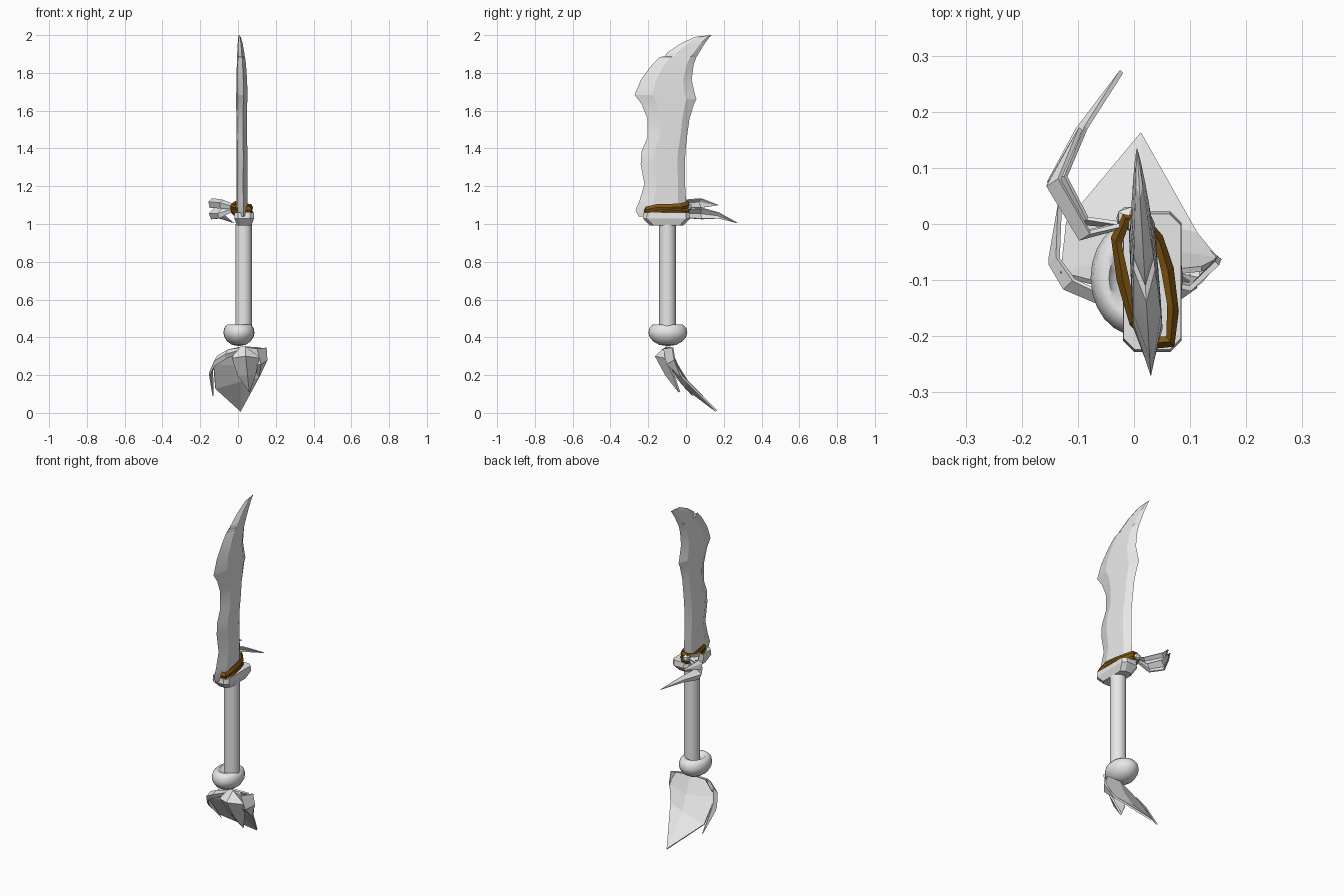
import bpy
import math
from mathutils import Vector

if "Cube" in bpy.data.objects:
    bpy.data.objects.remove(bpy.data.objects["Cube"], do_unlink=True)


def make_material(name, colour):
    mat = bpy.data.materials.new(name)
    mat.use_nodes = True
    mat.diffuse_color = colour
    mat.node_tree.nodes["Principled BSDF"].inputs["Base Color"].default_value = colour
    return mat


BONE = make_material("pale grey", (0.8, 0.8, 0.8, 1))
LEATHER = make_material("brown leather", (0.22, 0.09, 0.006, 1))


def add_object(name, verts, faces, mat, smooth=None):
    mesh = bpy.data.meshes.new(name)
    mesh.from_pydata(verts, [], faces)
    mesh.materials.append(mat)
    obj = bpy.data.objects.new(name, mesh)
    bpy.context.collection.objects.link(obj)
    bpy.ops.object.select_all(action='DESELECT')
    obj.select_set(True)
    bpy.context.view_layer.objects.active = obj
    bpy.ops.object.mode_set(mode='EDIT')
    bpy.ops.mesh.select_all(action='SELECT')
    bpy.ops.mesh.normals_make_consistent(inside=False)
    bpy.ops.object.mode_set(mode='OBJECT')
    if smooth:
        bpy.ops.object.shade_smooth_by_angle(angle=math.radians(smooth))
    return obj


def loft(name, rings, mat, smooth=None, loop=False):
    """Skin equal-sized closed rings; cap the ends unless the rings form a loop."""
    n, count = len(rings[0]), len(rings)
    verts = [p for ring in rings for p in ring]
    faces = []
    for i in range(count if loop else count - 1):
        a, b = i * n, (i + 1) % count * n
        faces += [(a + j, a + (j + 1) % n, b + (j + 1) % n, b + j) for j in range(n)]
    if not loop:
        faces += [tuple(range(n)), tuple(range((count - 1) * n, count * n))]
    return add_object(name, verts, faces, mat, smooth)


def lathe(name, profile, centre, stretch, sides, smooth):
    rings = []
    for r, z in profile:
        angles = [2 * math.pi * k / sides for k in range(sides)]
        rings.append([(centre[0] + r * stretch * math.cos(a),
                       centre[1] + r * math.sin(a), z) for a in angles])
    return loft(name, rings, BONE, smooth)


def petal(name, rows, tip, thickness=0.01):
    """Folded sheet of rows (left, ridge, right) running to a pointed tip."""
    verts = [p for row in rows for p in row] + [tip]
    faces = []
    for i in range(len(rows) - 1):
        for j in range(2):
            a = i * 3 + j
            faces.append((a, a + 1, a + 4, a + 3))
    last = len(verts) - 4
    faces += [(last, last + 1, last + 3), (last + 1, last + 2, last + 3)]
    obj = add_object(name, verts, faces, BONE)
    mod = obj.modifiers.new("thickness", 'SOLIDIFY')
    mod.thickness = thickness
    mod.offset = 0
    return obj


def ribbon(name, path, widths, fold):
    """Creased strip that follows a path; the crease is pushed along fold."""
    rows = []
    for p, w in zip(path[:-1], widths):
        c, side = Vector(p), Vector((0.3, 0, 1)).normalized() * w
        rows.append([c - side, c + Vector(fold) * w, c + side])
    return petal(name, rows, path[-1], 0.008)


# Blade: height, cutting edge, spine, half thickness
sections = [
    (1.04, -.25, .0, .026), (1.074, -.267, .003, .026), (1.127, -.245, .0, .026),
    (1.21, -.22, -.005, .026), (1.317, -.24, -.006, .026), (1.386, -.235, -.003, .026),
    (1.46, -.203, .005, .026), (1.556, -.203, .018, .026), (1.635, -.235, .042, .026),
    (1.661, -.255, .055, .026), (1.683, -.272, .048, .026), (1.762, -.24, .03, .025),
    (1.841, -.182, .04, .022), (1.884, -.14, .055, .019), (1.888, -.11, .058, .018),
    (1.905, -.103, .068, .017), (1.952, -.034, .097, .012), (1.99, .045, .125, .006),
    (2.0, .128, .135, .001)]
blade_rings = []
for z, front, back, t in sections:
    width = back - front
    outline = [(front, 0), (front + .3 * width, t), (back - .17 * width, t * .9),
               (back, 0), (back - .17 * width, -t * .9), (front + .3 * width, -t)]
    blade_rings.append([(.0135 - .061 * y + x, y, z) for y, x in outline])
loft("blade", blade_rings, BONE, 15)

# Guard: chamfered block
guard_rings = []
for z, inset in [(.993, .035), (1.03, .0), (1.06, .004)]:
    x0, x1, y0, y1 = -.02 + inset * .4, .085 - inset * .4, -.228 + inset, .022 - inset
    c = .02
    guard_rings.append([(x0 + c, y0, z), (x1 - c, y0, z), (x1, y0 + c, z), (x1, y1 - c, z),
                        (x1 - c, y1, z), (x0 + c, y1, z), (x0, y1 - c, z), (x0, y0 + c, z)])
loft("guard", guard_rings, BONE)

# Grip and pommel
lathe("grip", [(.044, .44), (.044, 1.0)], (.03, -.098), 1, 16, 40)
lathe("pommel", [(.01, .355), (.045, .36), (.08, .38), (.098, .405), (.103, .425),
                 (.097, .45), (.08, .467), (.062, .467), (.05, .45), (.02, .445)],
      (.005, -.096), .8, 24, 60)

# Leather wrap: two uneven bands around the foot of the blade
wrap_path = [(-.015, .01), (-.032, -.03), (-.02, -.1), (-.002, -.17), (.03, -.212),
             (.065, -.21), (.07, -.15), (.06, -.08), (.045, -.03), (.018, .008)]
for name, lift, slope, phase in [("lower_wrap", 1.068, .05, 0), ("upper_wrap", 1.088, .1, 2)]:
    rings = []
    for k, (x, y) in enumerate(wrap_path):
        out = Vector((x - .02, (y + .1) * .5, 0)).normalized()
        z = lift + slope * (y + .1) + .005 * math.sin(k * 2 + phase)
        c = Vector((x, y, z))
        up = Vector((0, 0, .018))
        rings.append([c - up + out * .004, c + out * .011, c + up,
                      c + up * .6 - out * .012, c - up - out * .012])
    loft(name, rings, LEATHER, loop=True)

# Knot and loose ends tied at the back of the blade
ribbon("lower_ribbon", [(-.02, .0, 1.08), (-.09, .01, 1.055), (-.13, .085, 1.055),
                        (-.09, .172, 1.045), (-.022, .272, 1.005)],
       [.012, .024, .03, .016], (-.7, -.3, 0))
ribbon("upper_ribbon", [(-.02, .0, 1.09), (-.085, -.015, 1.105), (-.14, .08, 1.11),
                        (-.095, .17, 1.1)],
       [.012, .022, .025], (-.5, -.5, .3))
bpy.ops.mesh.primitive_ico_sphere_add(subdivisions=1, radius=.024, location=(-.01, .01, 1.09))
knot = bpy.context.object
knot.name = "ribbon_knot"
knot.data.materials.append(BONE)

# Tail below the pommel
petal("main_tail_leaf", [
    [(-.05, -.11, .335), (.03, -.09, .35), (.12, -.08, .345)],
    [(-.13, -.09, .26), (.03, -.045, .25), (.15, -.065, .28)],
    [(-.12, .0, .13), (.02, .005, .17), (.113, -.02, .19)]], (.013, .16, .01))
petal("front_tail_leaf", [
    [(.0, -.1, .345), (.04, -.1, .35), (.08, -.09, .345)],
    [(-.03, -.12, .29), (.04, -.16, .3), (.11, -.11, .29)],
    [(.0, -.075, .2), (.05, -.105, .2), (.09, -.065, .2)]], (.06, -.035, .11))
petal("side_tail_leaf", [
    [(.04, -.1, .35), (.1, -.115, .34), (.148, -.07, .345)],
    [(.07, -.09, .25), (.12, -.1, .26), (.152, -.06, .28)]], (.11, -.025, .19))
ribbon("tail_ribbon", [(.02, -.1, .335), (-.06, -.125, .31), (-.115, -.1, .275),
                       (-.142, -.06, .215), (-.132, .035, .09)],
       [.012, .025, .028, .022], (-.3, -.5, 0))
